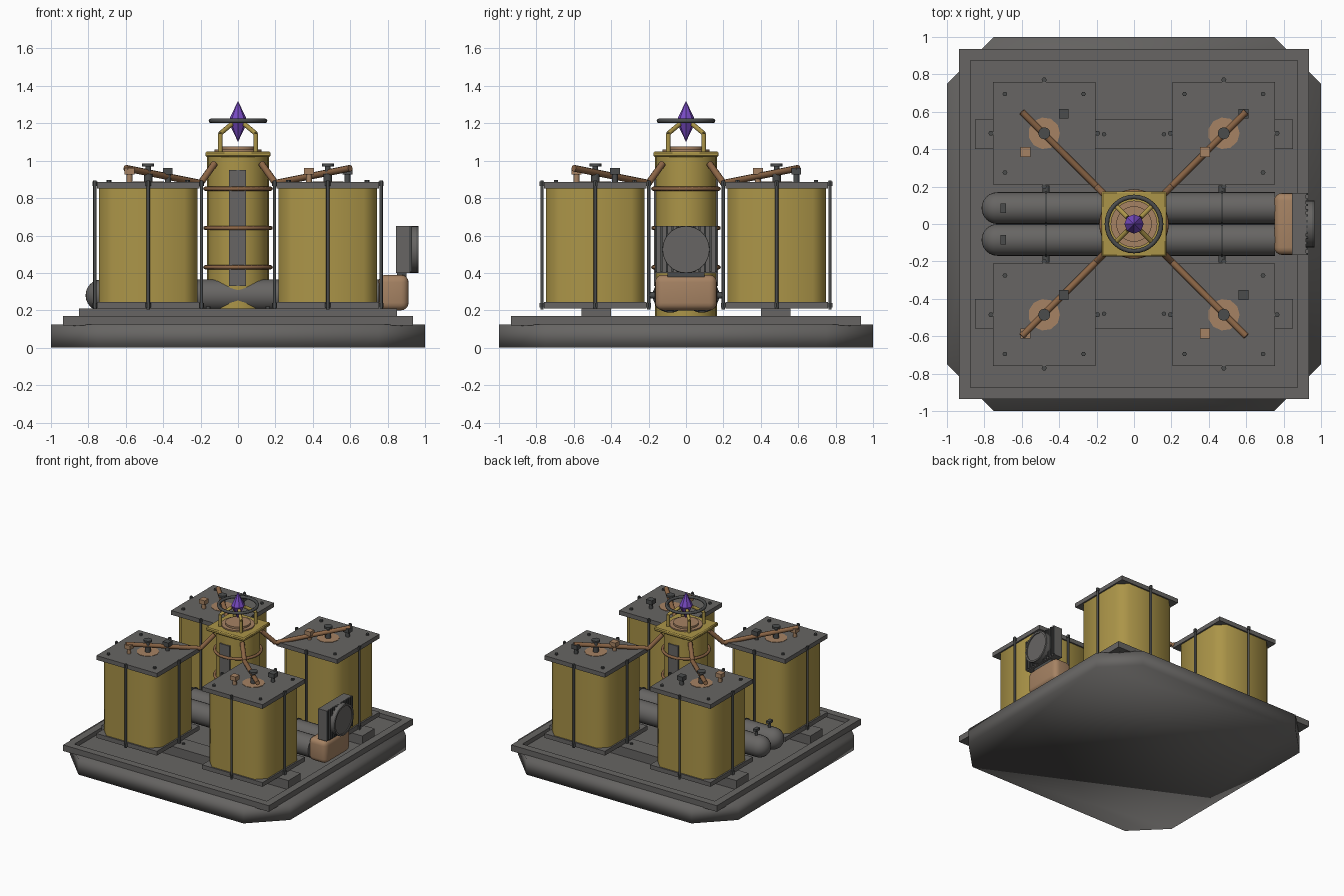
import bpy, bmesh, math
from mathutils import Vector

if "Cube" in bpy.data.objects:
    bpy.data.objects.remove(bpy.data.objects["Cube"])


def mat(name, r, g, b):
    m = bpy.data.materials.new(name)
    m.diffuse_color = (r, g, b, 1)
    m.use_nodes = True
    m.node_tree.nodes["Principled BSDF"].inputs["Base Color"].default_value = m.diffuse_color
    return m


GOLD = mat("brass_yellow", 0.41, 0.30, 0.065)
GREY = mat("steel_grey", 0.135, 0.13, 0.125)
DARK = mat("dark_iron", 0.07, 0.073, 0.073)
COPPER = mat("copper", 0.38, 0.225, 0.125)
RUST = mat("rusty_pipe", 0.26, 0.13, 0.06)
PURPLE = mat("purple_crystal", 0.19, 0.07, 0.55)


def finish(bm, name, m, angle=None):
    me = bpy.data.meshes.new(name)
    bmesh.ops.recalc_face_normals(bm, faces=bm.faces)
    bm.to_mesh(me)
    bm.free()
    ob = bpy.data.objects.new(name, me)
    bpy.context.collection.objects.link(ob)
    me.materials.append(m)
    if angle:
        bpy.ops.object.select_all(action='DESELECT')
        ob.select_set(True)
        bpy.context.view_layer.objects.active = ob
        bpy.ops.object.shade_smooth_by_angle(angle=math.radians(angle))
    return ob


def box(name, m, x0, x1, y0, y1, z0, z1, bevel=0, seg=1):
    bm = bmesh.new()
    bmesh.ops.create_cube(bm, size=1)
    for v in bm.verts:
        v.co = ((x0 + x1) / 2 + v.co.x * (x1 - x0),
                (y0 + y1) / 2 + v.co.y * (y1 - y0),
                (z0 + z1) / 2 + v.co.z * (z1 - z0))
    if bevel:
        bmesh.ops.bevel(bm, geom=bm.edges[:], offset=bevel, segments=seg,
                        profile=0.5, affect='EDGES')
    return finish(bm, name, m, 40 if bevel else None)


def prism(name, m, cx, cy, half, chamfer, z0, z1, angle):
    """Square with cut corners, extruded upward."""
    h, k = half, half - chamfer
    pts = [(h, -k), (h, k), (k, h), (-k, h), (-h, k), (-h, -k), (-k, -h), (k, -h)]
    bm = bmesh.new()
    f = bm.faces.new([bm.verts.new((cx + x, cy + y, z0)) for x, y in pts])
    r = bmesh.ops.extrude_face_region(bm, geom=[f])
    for v in r['geom']:
        if isinstance(v, bmesh.types.BMVert):
            v.co.z = z1
    return finish(bm, name, m, angle)


def lathe(name, m, base, axis, profile, n=24, angle=40):
    """Revolve (radius, distance) pairs around an axis."""
    rot = Vector((0, 0, 1)).rotation_difference(Vector(axis))
    bm = bmesh.new()
    rings = []
    for r, d in profile:
        count = n if r > 1e-5 else 1
        rings.append([bm.verts.new(Vector(base) + rot @ Vector((
            r * math.cos(2 * math.pi * i / n), r * math.sin(2 * math.pi * i / n), d)))
            for i in range(count)])
    for a, b in zip(rings, rings[1:]):
        for i in range(n):
            j = (i + 1) % n
            vs = [a[i % len(a)], a[j % len(a)], b[j % len(b)], b[i % len(b)]]
            bm.faces.new(list(dict.fromkeys(vs)))
    for ring in (rings[0], rings[-1]):
        if len(ring) > 1:
            bm.faces.new(ring)
    return finish(bm, name, m, angle)


def rod(name, m, a, b, r, n=8):
    d = Vector(b) - Vector(a)
    return lathe(name, m, a, d.normalized(), [(r, 0), (r, d.length)], n, 50)


def ring(name, m, c, axis, R, r, n=32, k=8):
    rot = Vector((0, 0, 1)).rotation_difference(Vector(axis))
    bm = bmesh.new()
    g = []
    for i in range(n):
        a = 2 * math.pi * i / n
        g.append([])
        for j in range(k):
            t = 2 * math.pi * j / k
            q = R + r * math.cos(t)
            g[-1].append(bm.verts.new(Vector(c) + rot @ Vector(
                (q * math.cos(a), q * math.sin(a), r * math.sin(t)))))
    for i in range(n):
        for j in range(k):
            bm.faces.new((g[i][j], g[(i + 1) % n][j],
                          g[(i + 1) % n][(j + 1) % k], g[i][(j + 1) % k]))
    return finish(bm, name, m, 60)


# Base, raised rim and skids
prism("base_slab", GREY, 0, 0, 1.0, 0.25, 0, 0.125, 100)
box("deck", GREY, -0.88, 0.88, -0.88, 0.88, 0.115, 0.135)
for s in (-1, 1):
    a, b = sorted((s * 0.935, s * 0.875))
    box("rim_side", GREY, a, b, -0.935, 0.935, 0.12, 0.17)
    box("rim_end", GREY, -0.875, 0.875, a, b, 0.12, 0.17)
    a, b = sorted((s * 0.40, s * 0.56))
    box("skid", GREY, -0.85, 0.85, a, b, 0.13, 0.21)
    for x in (-0.16, 0.16):
        rod("skid_bolt", DARK, (x, s * 0.48, 0.2), (x, s * 0.48, 0.22), 0.012)

# Four tanks with plates, tie rods, fittings and feed pipes
for sx in (-1, 1):
    for sy in (-1, 1):
        cx, cy = sx * 0.48, sy * 0.485
        prism("tank_body", GOLD, cx, cy, 0.263, 0.07, 0.24, 0.86, 50)
        for z0, z1 in ((0.21, 0.245), (0.85, 0.885)):
            box("tank_plate", GREY, cx - 0.275, cx + 0.275, cy - 0.275, cy + 0.275, z0, z1)
        for dx, dy in ((1, 0), (-1, 0), (0, 1), (0, -1)):
            x, y = cx + dx * 0.285, cy + dy * 0.285
            rod("tie_rod", DARK, (x, y, 0.205), (x, y, 0.895), 0.009)
            for z in (0.215, 0.865):
                rod("tie_nut", DARK, (x, y, z), (x, y, z + 0.025), 0.014, 6)
        for dx, dy in ((1, 1), (-1, 1), (1, -1), (-1, -1)):
            x, y = cx + dx * 0.21, cy + dy * 0.21
            rod("plate_bolt", DARK, (x, y, 0.88), (x, y, 0.898), 0.013, 6)
        lathe("rust_patch", COPPER, (cx, cy, 0.884), (0, 0, 1), [(0.085, 0), (0.085, 0.004)], 11)
        for d, m in ((-0.1, COPPER), (0.105, DARK)):
            x, y = cx + d, cy + d
            rod("fitting_stem", m, (x, y, 0.88), (x, y, 0.94), 0.016)
            box("fitting_head", m, x - 0.026, x + 0.026, y - 0.026, y + 0.026, 0.925, 0.96)
        lathe("valve", DARK, (cx, cy, 0.88), (0, 0, 1),
              [(0.022, 0), (0.022, 0.05), (0.014, 0.05), (0.014, 0.09),
               (0.032, 0.09), (0.032, 0.105)], 12)
        p = [Vector((sx * q, sy * q, z)) for q, z in ((0.60, 0.96), (0.20, 0.88), (0.125, 0.985))]
        rod("feed_pipe", RUST, p[0], p[1], 0.018)
        rod("feed_elbow", RUST, p[1], p[2], 0.018)

# Twin cylinders along the deck with domed ends
dome = [(0.085 * math.sin(t), 0.085 - 0.085 * math.cos(t))
        for t in [i * math.pi / 12 for i in range(7)]]
for s in (-1, 1):
    y = s * 0.085
    lathe("pressure_cylinder", GREY, (-0.815, y, 0.28), (1, 0, 0), dome + [(0.085, 1.57)])
    rod("cylinder_valve_stem", DARK, (-0.70, y, 0.35), (-0.70, y, 0.42), 0.012)
    box("cylinder_valve_head", DARK, -0.715, -0.685, y - 0.025, y + 0.025, 0.40, 0.42)
    for x in (-0.47, 0.47):
        ring("cylinder_clamp", DARK, (x, y, 0.28), (1, 0, 0), 0.086, 0.007, 24, 6)
        rod("clamp_bolt", DARK, (x, s * 0.16, 0.28), (x, s * 0.205, 0.28), 0.018)

# Manifold and fan unit
box("manifold", COPPER, 0.75, 0.912, -0.165, 0.165, 0.20, 0.39, 0.04, 4)
box("fan_neck", DARK, 0.85, 0.90, -0.10, 0.10, 0.37, 0.41)
box("fan_housing", GREY, 0.845, 0.92, -0.165, 0.165, 0.40, 0.65)
for i in range(12):
    y = -0.16 + i * 0.32 / 11
    box("fan_slat", DARK, 0.915, 0.93, y - 0.006, y + 0.006, 0.405, 0.65)
lathe("fan_disc", GREY, (0.915, 0, 0.525), (1, 0, 0),
      [(0.125, 0), (0.125, 0.05), (0.11, 0.05), (0.11, 0.042)], 32)
ring("fan_rim", DARK, (0.957, 0, 0.525), (1, 0, 0), 0.118, 0.008)

# Central column
lathe("column", GOLD, (0, 0, 0.13), (0, 0, 1), [(0.165, 0), (0.165, 0.9)], 24)
box("column_cap", GOLD, -0.175, 0.175, -0.175, 0.175, 1.02, 1.05, 0.008)
for z in (0.43, 0.64, 0.85):
    ring("column_band", RUST, (0, 0, z), (0, 0, 1), 0.175, 0.011)
for s in (-1, 1):
    a, b = sorted((s * 0.14, s * 0.172))
    box("column_gauge", GREY, -0.048, 0.042, a, b, 0.33, 0.95)
lathe("column_drum", COPPER, (0, 0, 1.04), (0, 0, 1), [(0.125, 0), (0.125, 0.02),
      (0.095, 0.02), (0.095, 0.035)], 24)

# Crystal holder and crystal
for sx in (-1, 1):
    for sy in (-1, 1):
        p = [Vector((sx * q, sy * q, z)) for q, z in ((0.095, 1.04), (0.095, 1.145), (0.035, 1.195))]
        rod("holder_post", GOLD, p[0], p[1], 0.013)
        rod("holder_arm", GOLD, p[1], p[2], 0.013)
ring("holder_ring", DARK, (0, 0, 1.213), (0, 0, 1), 0.145, 0.012)
lathe("crystal", PURPLE, (0, 0, 1.10), (0, 0, 1), [(0, 0), (0.052, 0.11), (0, 0.22)], 8, None)
